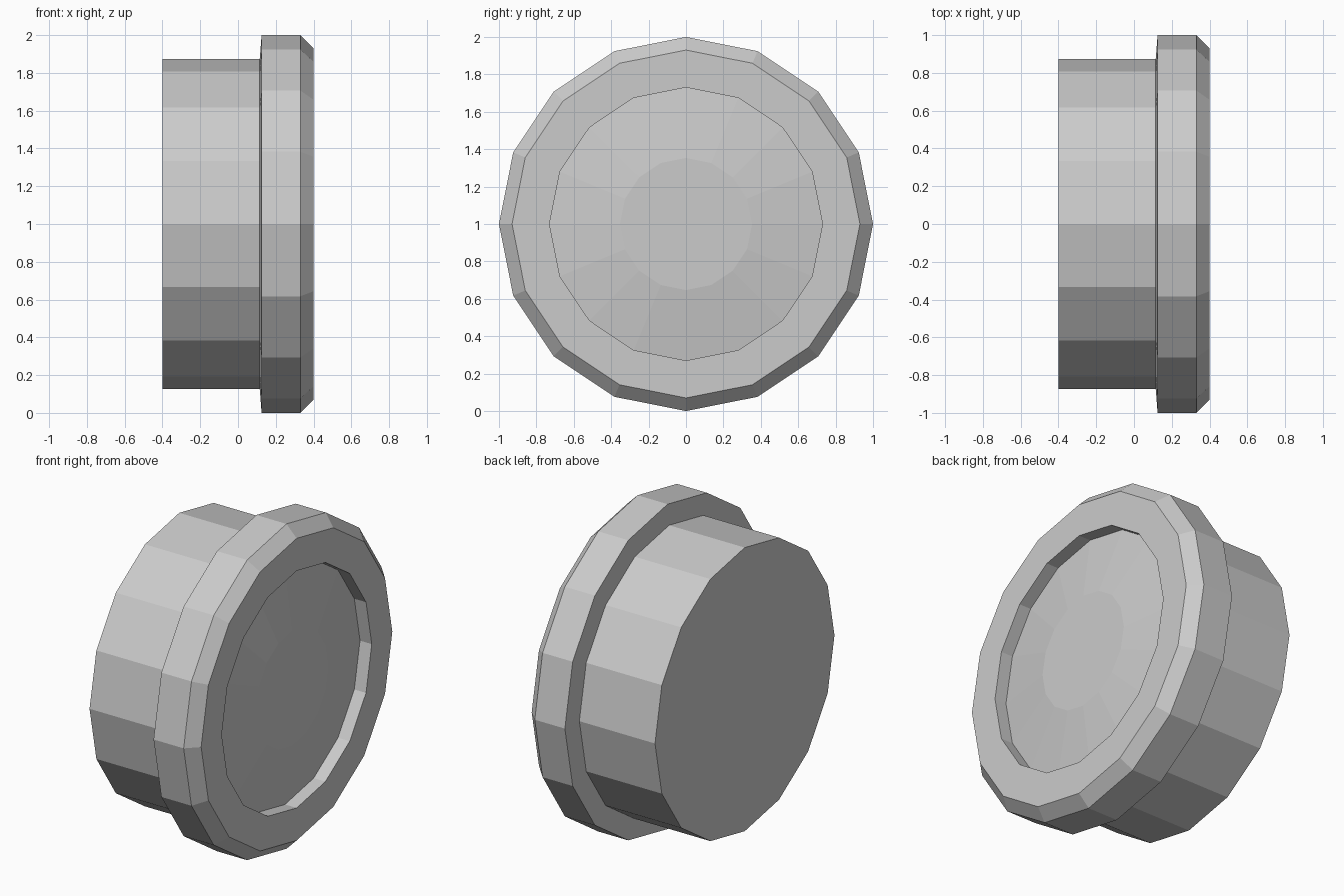
import bpy, bmesh, math

if "Cube" in bpy.data.objects:
    bpy.data.objects.remove(bpy.data.objects["Cube"])

SIDES = 16


def lathe(name, profile, closed=False, cap_start=False, cap_end=False):
    """Revolve (x, radius) points around the x axis at z = 1, with flat facets."""
    bm = bmesh.new()
    rings = []
    for x, r in profile:
        rings.append([bm.verts.new((x,
                                    r * math.sin(2 * math.pi * i / SIDES),
                                    1 + r * math.cos(2 * math.pi * i / SIDES)))
                      for i in range(SIDES)])
    pairs = list(zip(rings, rings[1:]))
    if closed:
        pairs.append((rings[-1], rings[0]))
    for a, b in pairs:
        for i in range(SIDES):
            j = (i + 1) % SIDES
            bm.faces.new((a[i], a[j], b[j], b[i]))
    if cap_start:
        bm.faces.new(rings[0])
    if cap_end:
        bm.faces.new(rings[-1])
    bmesh.ops.recalc_face_normals(bm, faces=bm.faces[:])
    mesh = bpy.data.meshes.new(name)
    bm.to_mesh(mesh)
    bm.free()
    obj = bpy.data.objects.new(name, mesh)
    bpy.context.collection.objects.link(obj)
    return obj


# Housing with the shallow domed lens, one closed shell
lathe("housing", [(-0.40, 0.873), (0.115, 0.873), (0.125, 1.0), (0.33, 1.0),
                  (0.40, 0.93), (0.40, 0.73), (0.32, 0.73), (0.37, 0.353)],
      cap_start=True, cap_end=True)
